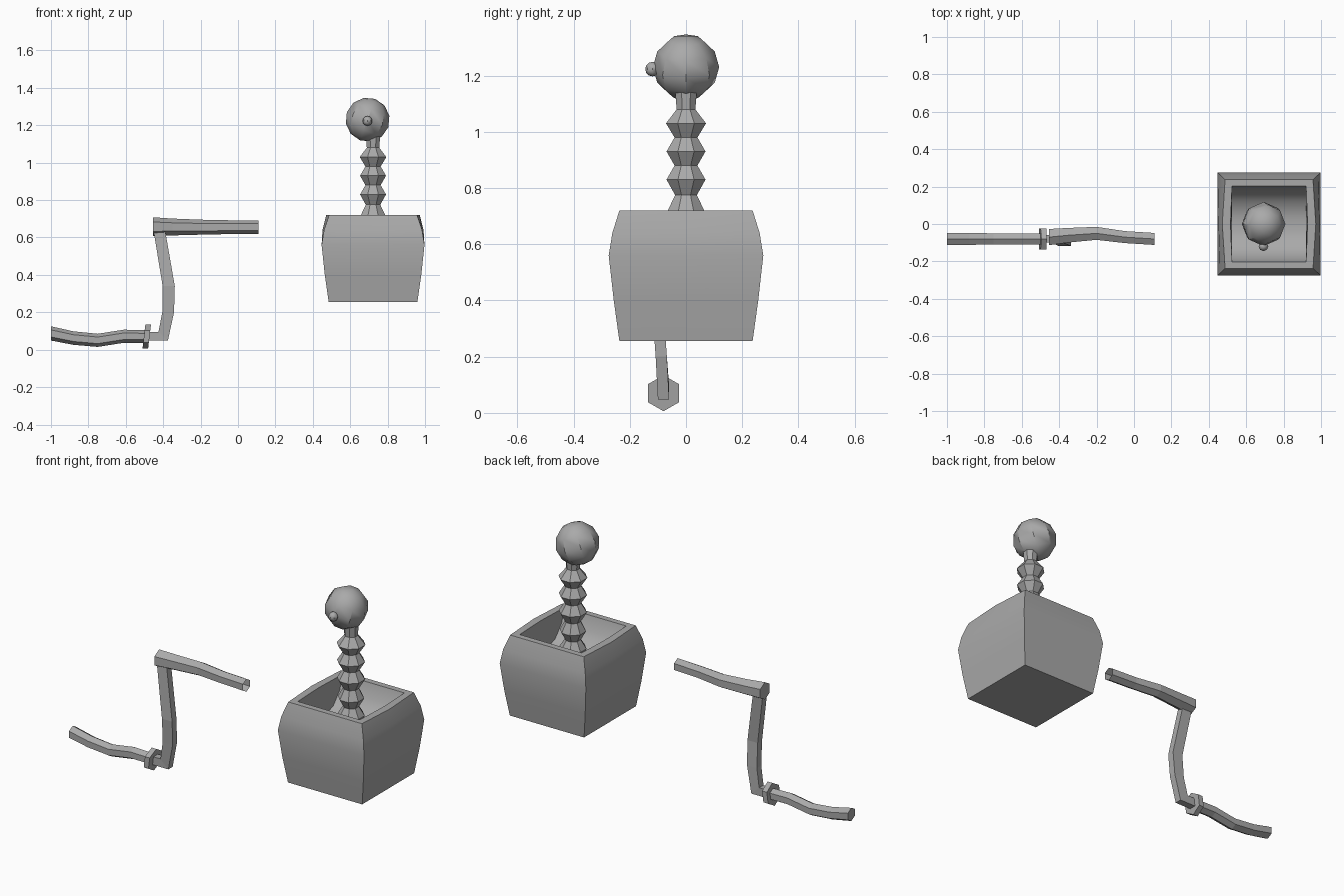
import bpy, bmesh, math
from mathutils import Matrix

if "Cube" in bpy.data.objects:
    bpy.data.objects.remove(bpy.data.objects["Cube"])

grey = bpy.data.materials.new("grey")
grey.diffuse_color = (0.4, 0.4, 0.4, 1)
grey.use_nodes = True
grey.node_tree.nodes["Principled BSDF"].inputs["Base Color"].default_value = grey.diffuse_color


def finish(name, bm, smooth=None, fix_normals=True):
    if fix_normals:
        bmesh.ops.recalc_face_normals(bm, faces=bm.faces)
    mesh = bpy.data.meshes.new(name)
    bm.to_mesh(mesh)
    bm.free()
    mesh.materials.append(grey)
    ob = bpy.data.objects.new(name, mesh)
    bpy.context.collection.objects.link(ob)
    if smooth:
        bpy.ops.object.select_all(action='DESELECT')
        ob.select_set(True)
        bpy.context.view_layer.objects.active = ob
        bpy.ops.object.shade_smooth_by_angle(angle=math.radians(smooth))
    return ob


def loft(name, rings, cap_start=True, cap_end=True, smooth=None):
    """Skin a list of equal-length point rings."""
    bm = bmesh.new()
    rows = [[bm.verts.new(p) for p in ring] for ring in rings]
    n = len(rows[0])
    for a, b in zip(rows, rows[1:]):
        for i in range(n):
            j = (i + 1) % n
            bm.faces.new((a[i], a[j], b[j], b[i]))
    if cap_start:
        bm.faces.new(rows[0])
    if cap_end:
        bm.faces.new(rows[-1])
    return finish(name, bm, smooth)


def hex_x(x, y, z, r, lean=0.0):
    """Hexagon facing along x, with a corner on top."""
    pts = []
    for i in range(6):
        a = math.radians(90 + 60 * i)
        h = r * math.sin(a)
        pts.append((x + lean * h, y + r * math.cos(a), z + h))
    return pts


# planter pot: bulging square body, rim, and a trough-shaped hollow
CX = 0.722


def square(z, hx, hy, bow=0.0):
    return [(CX - hx, -hy, z), (CX, -hy, z), (CX + hx, -hy, z), (CX + hx + bow, 0, z),
            (CX + hx, hy, z), (CX, hy, z), (CX - hx, hy, z), (CX - hx - bow, 0, z)]


pot_profile = [(0.255, 0.237, 0.237, 0), (0.40, 0.258, 0.257, 0), (0.56, 0.275, 0.275, 0),
               (0.64, 0.262, 0.262, 0.008), (0.72, 0.235, 0.237, 0.015),
               (0.72, 0.198, 0.203, 0.008), (0.64, 0.198, 0.18, 0.004),
               (0.57, 0.198, 0.12, 0), (0.545, 0.198, 0.04, 0)]
loft("pot", [square(*p) for p in pot_profile], smooth=35)

# ribbed stem: alternating wide and narrow eight-sided rings
stem_profile = [(0.54, 0.045), (0.62, 0.073), (0.67, 0.042), (0.72, 0.070), (0.775, 0.042),
                (0.83, 0.075), (0.88, 0.044), (0.93, 0.075), (0.98, 0.044),
                (1.03, 0.077), (1.08, 0.036), (1.15, 0.042)]
loft("stem", [[(CX + r * math.cos(math.pi * (i + 0.5) / 4),
                r * math.sin(math.pi * (i + 0.5) / 4), z) for i in range(8)]
              for z, r in stem_profile])


# round head and small nose
def ball(name, centre, r, seg, rings, tilt):
    bm = bmesh.new()
    bmesh.ops.create_uvsphere(bm, u_segments=seg, v_segments=rings, radius=r,
                              matrix=Matrix.Translation(centre) @ Matrix.Rotation(tilt, 4, 'Y'))
    return finish(name, bm, smooth=40)


ball("head", (0.693, 0, 1.23), 0.118, 8, 6, math.radians(20))
ball("nose", (0.692, -0.119, 1.223), 0.026, 8, 6, 0)

# lower wavy rod
lower = [(-1.0, 0.087, 0.038), (-0.88, 0.062, 0.036), (-0.75, 0.050, 0.035),
         (-0.61, 0.072, 0.035), (-0.49, 0.070, 0.034)]
loft("lower_rod", [hex_x(x, -0.08, z, r) for x, z, r in lower])

# hexagonal nut, leaning slightly
loft("nut", [hex_x(x, -0.08, 0.07, 0.064, 0.12) for x in (-0.503, -0.473)])

# square crank arm rising from the nut to the upper rod
crank = [(-0.49, 0.048, -0.49, 0.095, -0.08), (-0.375, 0.048, -0.425, 0.095, -0.08),
         (-0.342, 0.20, -0.405, 0.20, -0.088), (-0.338, 0.34, -0.403, 0.34, -0.098),
         (-0.390, 0.64, -0.452, 0.64, -0.075)]
loft("crank_arm", [[(xo, y - 0.02, zo), (xo, y + 0.02, zo), (xi, y + 0.02, zi), (xi, y - 0.02, zi)]
                   for xo, zo, xi, zi, y in crank])

# upper rod, open at its free end
upper = [(-0.455, -0.070, 0.658, 0.050), (-0.35, -0.060, 0.656, 0.045),
         (-0.20, -0.050, 0.655, 0.040), (-0.05, -0.070, 0.655, 0.037),
         (0.11, -0.080, 0.655, 0.037)]
loft("upper_rod", [hex_x(*p) for p in upper], cap_end=False)
